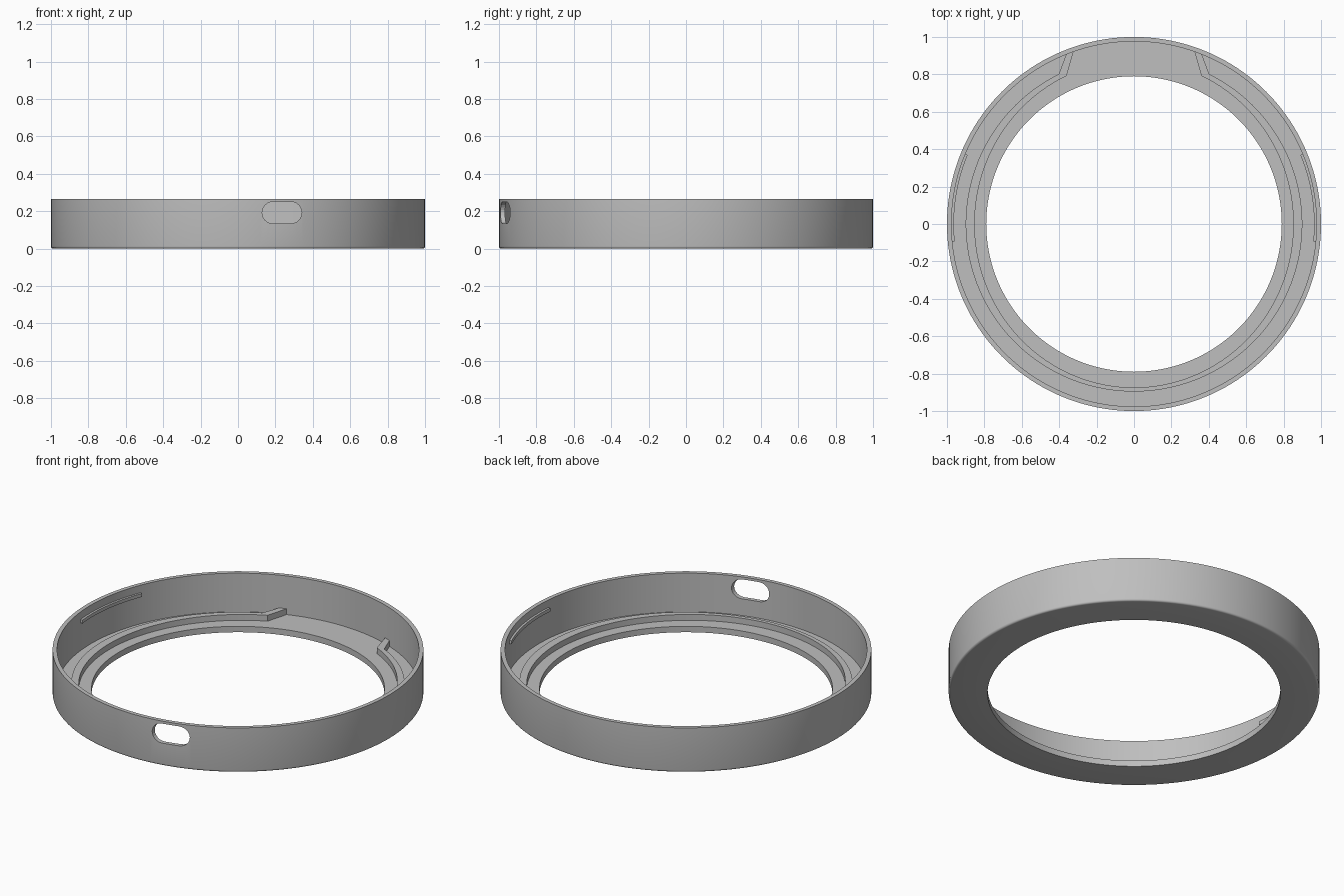
import bpy
import bmesh
from math import sin, cos, pi, radians

if "Cube" in bpy.data.objects:
    bpy.data.objects.remove(bpy.data.objects["Cube"])

SEGMENTS = 160
WALL_IN, HOLE, FLOOR, TOP = 0.976, 0.79, 0.035, 0.265

grey = bpy.data.materials.new("plain grey")
grey.use_nodes = True
grey.diffuse_color = (0.52, 0.52, 0.52, 1)
grey.node_tree.nodes["Principled BSDF"].inputs["Base Color"].default_value = grey.diffuse_color


def finish(name, bm):
    bmesh.ops.recalc_face_normals(bm, faces=bm.faces[:])
    mesh = bpy.data.meshes.new(name)
    bm.to_mesh(mesh)
    bm.free()
    mesh.materials.append(grey)
    obj = bpy.data.objects.new(name, mesh)
    bpy.context.collection.objects.link(obj)
    return obj


def smooth(obj):
    bpy.ops.object.select_all(action='DESELECT')
    obj.select_set(True)
    bpy.context.view_layer.objects.active = obj
    bpy.ops.object.shade_smooth_by_angle(angle=radians(30))


def band(name, outer, inner, z0, z1):
    """Solid strip between two matching plan curves."""
    bm = bmesh.new()
    rings = []
    for (ox, oy), (ix, iy) in zip(outer, inner):
        rings.append([bm.verts.new(p) for p in
                      ((ox, oy, z0), (ox, oy, z1), (ix, iy, z1), (ix, iy, z0))])
    for a, b in zip(rings, rings[1:]):
        for i in range(4):
            j = (i + 1) % 4
            bm.faces.new((a[i], a[j], b[j], b[i]))
    bm.faces.new(rings[0])
    bm.faces.new(rings[-1][::-1])
    obj = finish(name, bm)
    smooth(obj)
    return obj


def arc(rx, ry, start, end, steps):
    angles = [radians(start + (end - start) * i / steps) for i in range(steps + 1)]
    return [(rx * cos(a), ry * sin(a)) for a in angles]


# Ring body: floor flange and upright wall with a rounded lower edge
fillet = 0.012
profile = [(HOLE, 0)]
for i in range(5):
    a = i / 4 * pi / 2
    profile.append((1 - fillet + fillet * sin(a), fillet - fillet * cos(a)))
profile += [(1, TOP), (WALL_IN, TOP), (WALL_IN, FLOOR), (HOLE, FLOOR)]
bm = bmesh.new()
rings = []
for s in range(SEGMENTS):
    a = 2 * pi * s / SEGMENTS
    rings.append([bm.verts.new((r * cos(a), r * sin(a), z)) for r, z in profile])
for s in range(SEGMENTS):
    a, b = rings[s], rings[(s + 1) % SEGMENTS]
    for i in range(len(profile)):
        j = (i + 1) % len(profile)
        bm.faces.new((a[i], b[i], b[j], a[j]))
body = finish("ring_body", bm)

# Rounded opening through the front wall
bm = bmesh.new()
cx, cz, half, radius = 0.235, 0.192, 0.048, 0.058
outline = []
for side in (1, -1):
    for i in range(13):
        a = -pi / 2 + pi * i / 12
        outline.append((cx + side * (half + radius * cos(a)), cz + side * radius * sin(a)))
near = [bm.verts.new((x, -1.1, z)) for x, z in outline]
far = [bm.verts.new((x, -0.8, z)) for x, z in outline]
bm.faces.new(near)
bm.faces.new(far[::-1])
for i in range(len(outline)):
    j = (i + 1) % len(outline)
    bm.faces.new((near[i], near[j], far[j], far[i]))
cutter = finish("opening_cutter", bm)
cutter.hide_render = True
cut = body.modifiers.new("front_opening", 'BOOLEAN')
cut.object = cutter
cut.operation = 'DIFFERENCE'
cut.solver = 'EXACT'
smooth(body)
bpy.ops.object.modifier_apply(modifier=cut.name)
bpy.data.objects.remove(cutter)
smooth(body)

# Raised ridge on the floor, its open ends bending out to the wall
outer = arc(0.9, 0.896, 116.5, 423.5, 120)
inner = arc(0.852, 0.874, 115, 425, 120)
outer = [(-0.36, 0.915)] + outer + [(0.36, 0.915)]
inner = [(-0.322, 0.928)] + inner + [(0.322, 0.928)]
band("floor_ridge", outer, inner, FLOOR - 0.01, 0.07)

# Thin retaining bars on the inside of both side walls
for name, start, end in (("left_bar", -5.5, 22.5), ("right_bar", 157.5, 185.5)):
    band(name, arc(0.985, 0.985, start, end, 16), arc(0.963, 0.963, start, end, 16), 0.2, 0.22)
